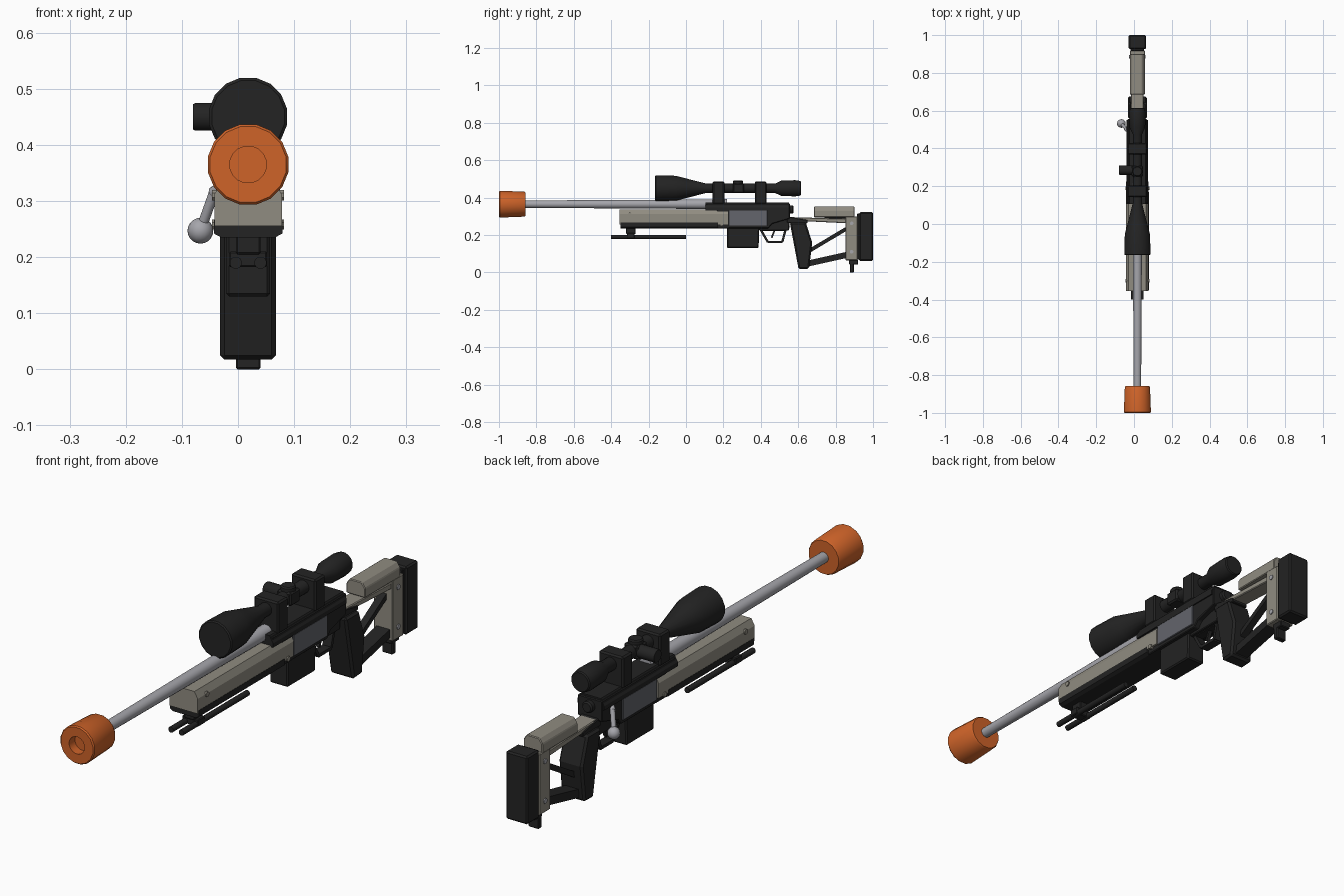
import bpy, bmesh, math
from mathutils import Vector

if "Cube" in bpy.data.objects:
    bpy.data.objects.remove(bpy.data.objects["Cube"])

CX = 0.018  # centre line of the body


def material(name, rgb):
    m = bpy.data.materials.new(name)
    m.diffuse_color = (*rgb, 1)
    m.use_nodes = True
    m.node_tree.nodes["Principled BSDF"].inputs["Base Color"].default_value = m.diffuse_color
    return m


BLACK = material("matte black", (0.017, 0.017, 0.017))
TAN = material("grey tan", (0.28, 0.262, 0.22))
METAL = material("light metal", (0.38, 0.38, 0.41))
PANEL = material("slate grey", (0.125, 0.13, 0.15))
ORANGE = material("orange", (0.62, 0.125, 0.022))


def finish(name, bm, mat, bevel=0.0, smooth=False):
    bmesh.ops.recalc_face_normals(bm, faces=bm.faces)
    me = bpy.data.meshes.new(name)
    bm.to_mesh(me)
    bm.free()
    ob = bpy.data.objects.new(name, me)
    bpy.context.collection.objects.link(ob)
    me.materials.append(mat)
    if bevel:
        mod = ob.modifiers.new("edge", 'BEVEL')
        mod.width = bevel
        mod.segments = 1
    if smooth:
        bpy.ops.object.select_all(action='DESELECT')
        ob.select_set(True)
        bpy.context.view_layer.objects.active = ob
        bpy.ops.object.shade_smooth_by_angle(angle=math.radians(35))
    return ob


def extrude(name, a, b, mat, bevel):
    """Solid between two matching outlines."""
    bm = bmesh.new()
    va, vb = [bm.verts.new(p) for p in a], [bm.verts.new(p) for p in b]
    bm.faces.new(va)
    bm.faces.new(vb)
    n = len(va)
    for i in range(n):
        j = (i + 1) % n
        bm.faces.new((va[i], va[j], vb[j], vb[i]))
    return finish(name, bm, mat, bevel)


def side(name, pts, half, mat, bevel=0.003, x=CX):
    """Side (y, z) outline extruded across the width."""
    return extrude(name, [(x - half, y, z) for y, z in pts],
                   [(x + half, y, z) for y, z in pts], mat, bevel)


def box(name, y0, y1, z0, z1, half, mat, bevel=0.003, x=CX):
    return side(name, [(y0, z0), (y1, z0), (y1, z1), (y0, z1)], half, mat, bevel, x)


def section(name, half_pts, y0, y1, mat, bevel=0.0):
    """Mirrored (half width, z) cross-section extruded along y."""
    pts = [(CX + w, z) for w, z in half_pts] + [(CX - w, z) for w, z in reversed(half_pts)]
    return extrude(name, [(x, y0, z) for x, z in pts], [(x, y1, z) for x, z in pts], mat, bevel)


def bar(name, p, q, thick, half, mat):
    """Flat bar between two (y, z) points."""
    d = (Vector(q) - Vector(p)).normalized() * thick / 2
    n = Vector((-d.y, d.x))
    p, q = Vector(p), Vector(q)
    return side(name, [tuple(v) for v in (p - n, q - n, q + n, p + n)], half, mat, 0.0)


def lathe(name, start, direction, rings, mat, sides=16):
    """Turned part: (distance, radius) rings along a direction."""
    bm = bmesh.new()
    rot = Vector(direction).to_track_quat('Z', 'Y')
    loops = []
    for d, r in rings:
        loops.append([bm.verts.new(Vector(start) + rot @ Vector((
            r * math.cos(2 * math.pi * (i + .5) / sides),
            r * math.sin(2 * math.pi * (i + .5) / sides), d))) for i in range(sides)])
    for a, b in zip(loops, loops[1:]):
        for i in range(sides):
            j = (i + 1) % sides
            bm.faces.new((a[i], a[j], b[j], b[i]))
    bm.faces.new(loops[0])
    bm.faces.new(loops[-1])
    return finish(name, bm, mat, 0, True)


def rod(name, p, q, r, mat, sides=12):
    d = Vector(q) - Vector(p)
    return lathe(name, p, d, [(0, r), (d.length, r)], mat, sides)


Y = (0, 1, 0)

# Barrel and hollow orange muzzle tip
lathe("barrel", (CX, -0.88, 0.365), Y, [(0, 0.020), (0.7, 0.024), (1.1, 0.027)], METAL)
lathe("muzzle_tip", (CX, -1, 0.365), Y,
      [(0.035, 0.033), (0, 0.033), (0, 0.069), (0.005, 0.073), (0.135, 0.068), (0.142, 0.064)], ORANGE)

# Handguard: chamfered upper shell and black lower tray
section("handguard", [(0.060, 0.255), (0.060, 0.312), (0.046, 0.337)], -0.355, 0.225, TAN)
section("lower_tray", [(0.048, 0.235), (0.061, 0.242), (0.061, 0.266)], -0.35, 0.17, BLACK)
side("tray_rear", [(0.165, 0.235), (0.23, 0.235), (0.23, 0.262), (0.165, 0.262)], 0.052, BLACK)

# Receiver
side("receiver", [(0.165, 0.236), (0.44, 0.236), (0.46, 0.26), (0.555, 0.288), (0.555, 0.368),
                  (0.11, 0.368), (0.11, 0.338), (0.165, 0.33)], 0.052, BLACK)
section("receiver_shoulder", [(0.057, 0.332), (0.057, 0.348), (0.042, 0.374)], 0.105, 0.55, BLACK)
box("side_panel", 0.228, 0.435, 0.25, 0.333, 0.057, PANEL, 0.002)
lathe("bolt_cap", (CX, 0.55, 0.337), Y, [(0, 0.022), (0.02, 0.022), (0.026, 0.017)], BLACK)

# Bolt handle on the left
rod("bolt_handle", (-0.028, 0.49, 0.325), (-0.045, 0.505, 0.315), 0.010, METAL)
rod("bolt_arm", (-0.041, 0.503, 0.32), (-0.066, 0.53, 0.25), 0.009, METAL)
bm = bmesh.new()
bmesh.ops.create_uvsphere(bm, u_segments=16, v_segments=10, radius=0.023)
bmesh.ops.translate(bm, verts=bm.verts, vec=(-0.067, 0.532, 0.247))
finish("bolt_knob", bm, METAL, 0, True)

# Magazine, trigger and trigger guard
side("magazine", [(0.22, 0.13), (0.388, 0.13), (0.392, 0.24), (0.22, 0.24)], 0.039, BLACK, 0.005)
guard = [(0.40, 0.228), (0.437, 0.163), (0.515, 0.163), (0.532, 0.228)]
for i, (p, q) in enumerate(zip(guard, guard[1:] + guard[:1])):
    bar(f"trigger_guard_{i}", p, q, 0.012, 0.018, BLACK)
bar("trigger", (0.475, 0.23), (0.458, 0.185), 0.009, 0.007, BLACK)
side("guard_mount", [(0.39, 0.225), (0.55, 0.225), (0.555, 0.29), (0.39, 0.27)], 0.03, BLACK)

# Folded bipod
box("bipod_mount", -0.32, -0.27, 0.205, 0.24, 0.022, BLACK)
box("bipod_yoke", -0.315, -0.275, 0.182, 0.21, 0.034, BLACK)
for s in (-1, 1):
    rod("bipod_leg", (CX + s * 0.022, -0.40, 0.19), (CX + s * 0.022, 0.0, 0.19), 0.011, BLACK)

# Scope
SZ = 0.45
lathe("scope_tube", (CX, -0.165, SZ), Y,
      [(0, 0.066), (0.004, 0.071), (0.11, 0.068), (0.16, 0.055), (0.275, 0.025), (0.64, 0.025),
       (0.675, 0.042), (0.75, 0.044), (0.776, 0.040), (0.78, 0.036)], BLACK)
for y in (0.143, 0.368):
    box("scope_ring", y, y + 0.062, 0.365, 0.487, 0.052, BLACK, 0.006)
lathe("top_turret", (CX, 0.278, SZ), (0, 0, 1), [(0, 0.027), (0.037, 0.027), (0.042, 0.023)], BLACK)
lathe("side_turret", (CX, 0.285, SZ), (-1, 0, 0), [(0, 0.025), (0.094, 0.025), (0.098, 0.023)], BLACK)
box("turret_block", 0.25, 0.31, 0.424, 0.476, 0.03, BLACK, 0.006)

# Stock: grip, braces and top bar
side("grip", [(0.555, 0.268), (0.64, 0.268), (0.675, 0.16), (0.658, 0.02), (0.602, 0.017)], 0.050, BLACK, 0.008)
bar("lower_brace", (0.64, 0.045), (0.865, 0.095), 0.032, 0.028, BLACK)
bar("upper_brace", (0.65, 0.11), (0.86, 0.235), 0.020, 0.014, BLACK)
side("stock_neck", [(0.54, 0.265), (0.65, 0.262), (0.65, 0.28), (0.54, 0.30)], 0.036, BLACK)
side("top_bar", [(0.55, 0.278), (0.86, 0.263), (0.86, 0.287), (0.55, 0.296)], 0.033, TAN)
section("cheek_rest", [(0.040, 0.295), (0.040, 0.332), (0.026, 0.352)], 0.685, 0.90, TAN, 0.003)
box("cheek_post", 0.74, 0.86, 0.28, 0.3, 0.02, BLACK)

# Butt plate, pad and rear monopod
box("butt_plate", 0.852, 0.918, 0.065, 0.30, 0.040, TAN)
box("pad_spacer", 0.915, 0.932, 0.07, 0.315, 0.036, BLACK)
box("butt_pad", 0.926, 1.0, 0.062, 0.322, 0.046, BLACK, 0.006)
box("monopod_block", 0.872, 0.92, 0.042, 0.068, 0.022, BLACK)
box("monopod_foot", 0.876, 0.897, 0.0, 0.05, 0.022, BLACK)

# Screws on both sides
for s in (-1, 1):
    for y, z, w in ((-0.30, 0.31, 0.060), (0.19, 0.258, 0.060), (0.885, 0.262, 0.040), (0.885, 0.11, 0.040)):
        rod("screw", (CX + s * (w - 0.01), y, z), (CX + s * (w + 0.004), y, z), 0.010, METAL if w < 0.05 else TAN, 8)
